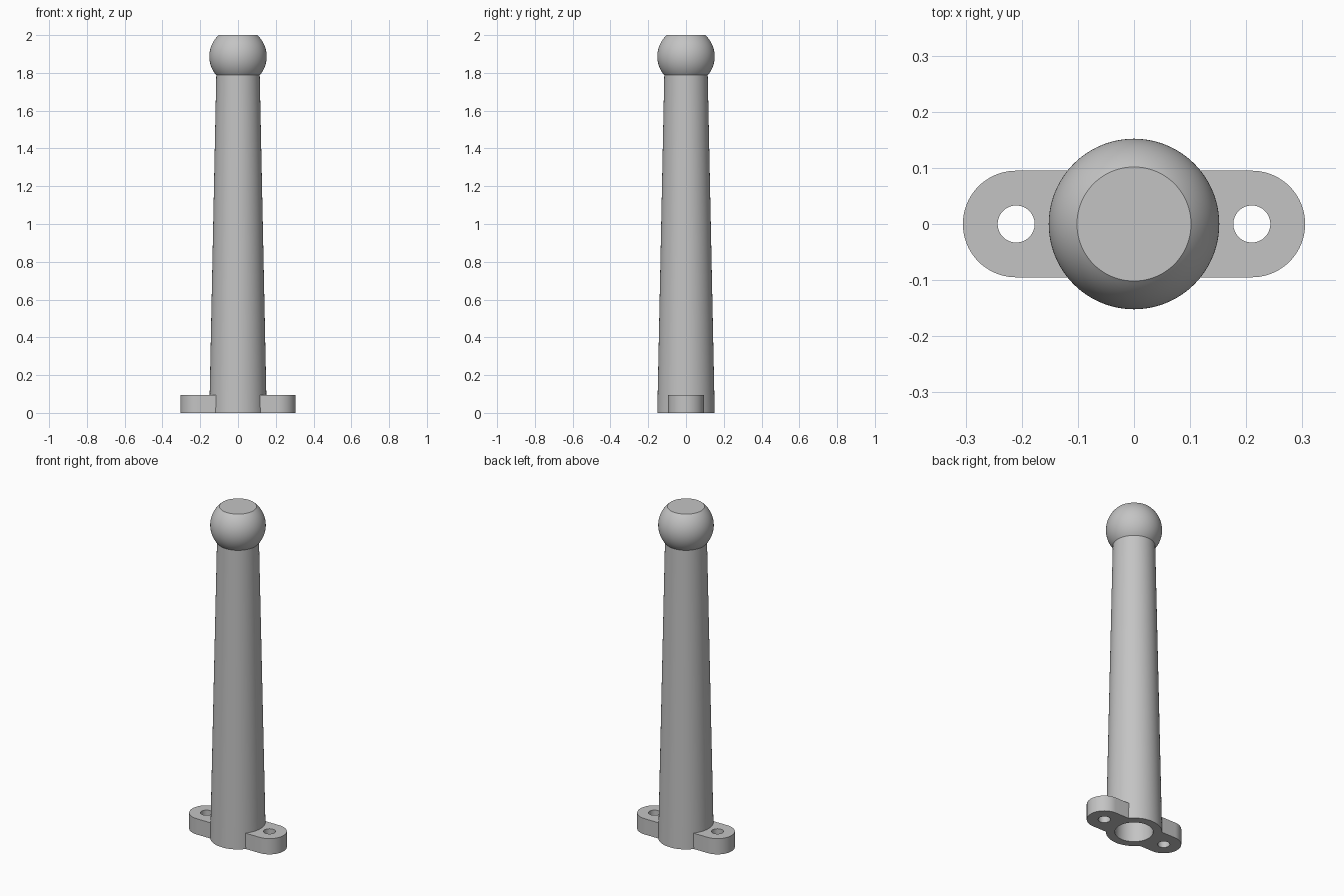
import bpy, bmesh, math

if "Cube" in bpy.data.objects:
    bpy.data.objects.remove(bpy.data.objects["Cube"])

grey = bpy.data.materials.new("light_grey")
grey.diffuse_color = (0.55, 0.55, 0.55, 1)
grey.use_nodes = True
grey.node_tree.nodes["Principled BSDF"].inputs["Base Color"].default_value = grey.diffuse_color


def finish(obj):
    obj.data.materials.clear()
    obj.data.materials.append(grey)
    bpy.ops.object.select_all(action='DESELECT')
    obj.select_set(True)
    bpy.context.view_layer.objects.active = obj
    bpy.ops.object.shade_smooth_by_angle(angle=math.radians(30))


def revolve(name, profile, steps=96):
    """Spin an (r, z) profile around the z axis."""
    bm = bmesh.new()
    verts = [bm.verts.new((r, 0, z)) for r, z in profile]
    edges = [bm.edges.new(pair) for pair in zip(verts, verts[1:])]
    bmesh.ops.spin(bm, geom=verts + edges, cent=(0, 0, 0), axis=(0, 0, 1),
                   angle=math.tau, steps=steps)
    bmesh.ops.remove_doubles(bm, verts=bm.verts, dist=1e-5)
    bmesh.ops.recalc_face_normals(bm, faces=bm.faces)
    me = bpy.data.meshes.new(name)
    bm.to_mesh(me)
    bm.free()
    obj = bpy.data.objects.new(name, me)
    bpy.context.collection.objects.link(obj)
    finish(obj)


def arc(cx, r, a0, a1, n):
    return [(cx + r * math.cos(a0 + (a1 - a0) * i / n),
             r * math.sin(a0 + (a1 - a0) * i / n)) for i in range(n + 1)]


# Tapered hollow post topped by a ball with a flat cut
BALL_R, BALL_Z, NECK_R = 0.152, 1.887, 0.115
a0 = -math.acos(NECK_R / BALL_R)
a1 = math.asin((2 - BALL_Z) / BALL_R)
ball = [(r, BALL_Z + z) for r, z in arc(0, BALL_R, a0, a1, 32)]
revolve("post", [(0, 1.75), (0.07, 1.75), (0.104, 0), (0.152, 0)] + ball + [(0, 2)])

# Mounting lugs with screw holes, one on each side of the foot
LUG_X, LUG_R, LUG_H, ROOT_R = 0.21, 0.095, 0.095, 0.149
root = math.asin(LUG_R / ROOT_R)
outline = (arc(LUG_X, LUG_R, -math.pi / 2, math.pi / 2, 40)
           + arc(0, ROOT_R, root, -root, 20))
hole = arc(LUG_X, 0.033, 0, math.tau, 48)[:-1]
for side, label in ((1, "right"), (-1, "left")):
    cu = bpy.data.curves.new(label + "_lug", 'CURVE')
    cu.dimensions = '2D'
    cu.fill_mode = 'BOTH'
    cu.extrude = LUG_H / 2
    for loop in (outline, hole):
        sp = cu.splines.new('POLY')
        sp.points.add(len(loop) - 1)
        for p, (x, y) in zip(sp.points, loop):
            p.co = (side * x, side * y, 0, 1)
        sp.use_cyclic_u = True
    lug = bpy.data.objects.new(label + "_lug", cu)
    lug.location.z = LUG_H / 2
    bpy.context.collection.objects.link(lug)
    bpy.ops.object.select_all(action='DESELECT')
    lug.select_set(True)
    bpy.context.view_layer.objects.active = lug
    bpy.ops.object.convert(target='MESH')
    lug = bpy.context.view_layer.objects.active
    # Weld the caps to the rim and face everything outward
    bm = bmesh.new()
    bm.from_mesh(lug.data)
    bmesh.ops.remove_doubles(bm, verts=bm.verts, dist=1e-5)
    bmesh.ops.recalc_face_normals(bm, faces=bm.faces)
    bm.to_mesh(lug.data)
    bm.free()
    finish(lug)
